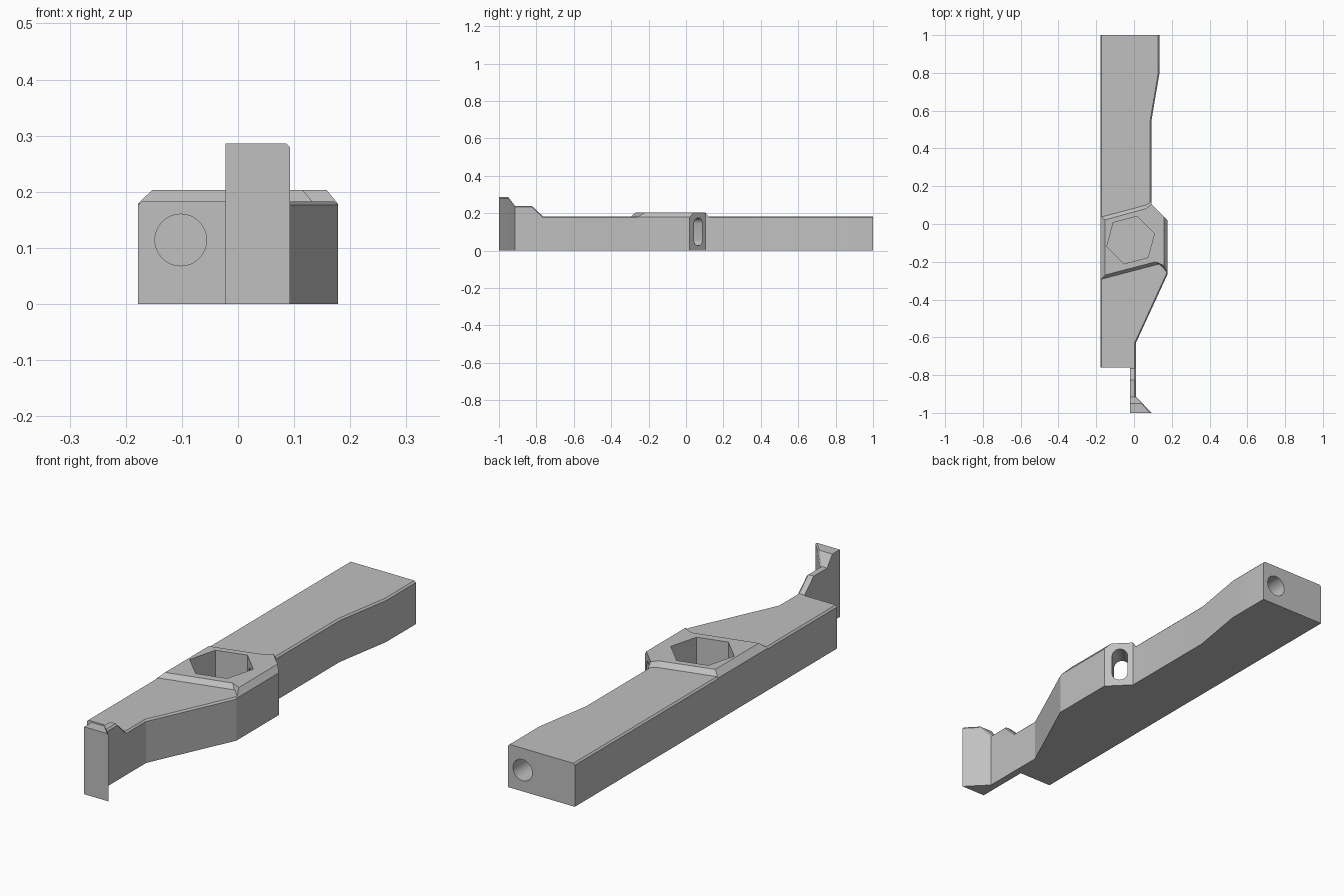
import bpy, bmesh, math
from mathutils import Vector, Matrix

if "Cube" in bpy.data.objects:
    bpy.data.objects.remove(bpy.data.objects["Cube"], do_unlink=True)

steel = bpy.data.materials.new("plain grey")
steel.use_nodes = True
GREY = (0.53, 0.53, 0.53, 1)
steel.diffuse_color = GREY
steel.node_tree.nodes["Principled BSDF"].inputs["Base Color"].default_value = GREY


def skin(name, rings):
    """Join matching rings of points into a closed solid."""
    bm = bmesh.new()
    loops = [[bm.verts.new(p) for p in ring] for ring in rings]
    n = len(loops[0])
    for a, b in zip(loops, loops[1:]):
        for i in range(n):
            j = (i + 1) % n
            bm.faces.new((a[i], a[j], b[j], b[i]))
    bm.faces.new(loops[0][::-1])
    bm.faces.new(loops[-1])
    bmesh.ops.recalc_face_normals(bm, faces=bm.faces)
    mesh = bpy.data.meshes.new(name)
    bm.to_mesh(mesh)
    bm.free()
    mesh.materials.append(steel)
    ob = bpy.data.objects.new(name, mesh)
    bpy.context.collection.objects.link(ob)
    return ob


def circle(r, n, start=0.0):
    return [Vector((r * math.cos(start + math.tau * i / n),
                    r * math.sin(start + math.tau * i / n), 0)) for i in range(n)]


def bore(name, x, y0, y1, z, r):
    return skin(name, [[(x + p.x, y, z + p.y) for p in circle(r, 48)] for y in (y0, y1)])


LEFT, CH = -0.178, 0.007

# Main bar: chamfered cross-sections along its length
TOP = 0.183
stations = [(-0.76, 0.01), (-0.63, 0.01), (-0.265, 0.178), (0.02, 0.178),
            (0.105, 0.093), (0.55, 0.093), (0.8, 0.135), (1, 0.135)]
bar = skin("main_bar", [[(LEFT, y, 0), (x, y, 0), (x, y, TOP - CH), (x - CH, y, TOP),
                         (LEFT + CH, y, TOP), (LEFT, y, TOP - CH)] for y, x in stations])

# Stepped hook at the front, flaring toward its tip
hook_stations = [(-1, 0.093, 0.286), (-0.95, 0.045, 0.286), (-0.915, 0.01, 0.24),
                 (-0.825, 0.01, 0.24), (-0.764, 0.01, TOP), (-0.76, 0.01, TOP)]
hook = skin("front_hook", [[(-0.022, y, 0), (x, y, 0), (x, y, z - CH), (x - CH, y, z),
                            (-0.022, y, z)] for y, x, z in hook_stations])

# Raised boss with bevelled slanted edges
base = [(LEFT, -0.297), (0.135, -0.215), (0.178, -0.262), (0.178, 0.02),
        (0.093, 0.105), (0.093, 0.122), (0.06, 0.103), (LEFT, 0.04)]
crown = [(-0.153, -0.27), (0.115, -0.2), (0.158, -0.22), (0.158, 0.04),
         (0.093, 0.105), (0.086, 0.1), (0.065, 0.082), (-0.153, 0.022)]
boss = skin("raised_boss", [[(x, y, z) for x, y in ring] for ring, z in
                            ((base, 0.165), (base, 0.179), (crown, 0.203))])

# Cutters: hexagonal pocket, rounded side slot and two end bores
hub = Vector((-0.018, -0.085, 0))
hexagon = circle(0.13, 6, math.radians(15))
pocket = skin("pocket_cutter", [[hub + p + Vector((0, 0, z)) for p in hexagon]
                                for z in (0.02, 0.3)])
R, MID, HALF = 0.032, 0.101, 0.042
capsule = [(p.x, p.y + math.copysign(HALF, p.y)) for p in circle(R, 32, math.pi / 32)]
turn = Matrix.Rotation(math.radians(45), 3, 'Z')
slot = skin("slot_cutter", [[hub + turn @ Vector((d, u, MID + v)) for u, v in capsule]
                            for d in (0.03, 0.32)])
front_bore = bore("front_bore_cutter", -0.102, -0.8, -0.46, 0.114, 0.046)
back_bore = bore("back_bore_cutter", 0.067, 0.7, 1.05, 0.09, 0.045)


def cut(ob, cutters):
    bpy.context.view_layer.objects.active = ob
    for c in cutters:
        mod = ob.modifiers.new("cut", 'BOOLEAN')
        mod.operation, mod.solver, mod.object = 'DIFFERENCE', 'EXACT', c
        bpy.ops.object.modifier_apply(modifier=mod.name)


cut(bar, (pocket, slot, front_bore, back_bore))
cut(boss, (pocket, slot))
for c in (pocket, slot, front_bore, back_bore):
    bpy.data.objects.remove(c, do_unlink=True)

# Smooth the bores, keep the machined edges crisp
bpy.ops.object.select_all(action='DESELECT')
bar.select_set(True)
bpy.context.view_layer.objects.active = bar
bpy.ops.object.shade_smooth_by_angle(angle=math.radians(12))
